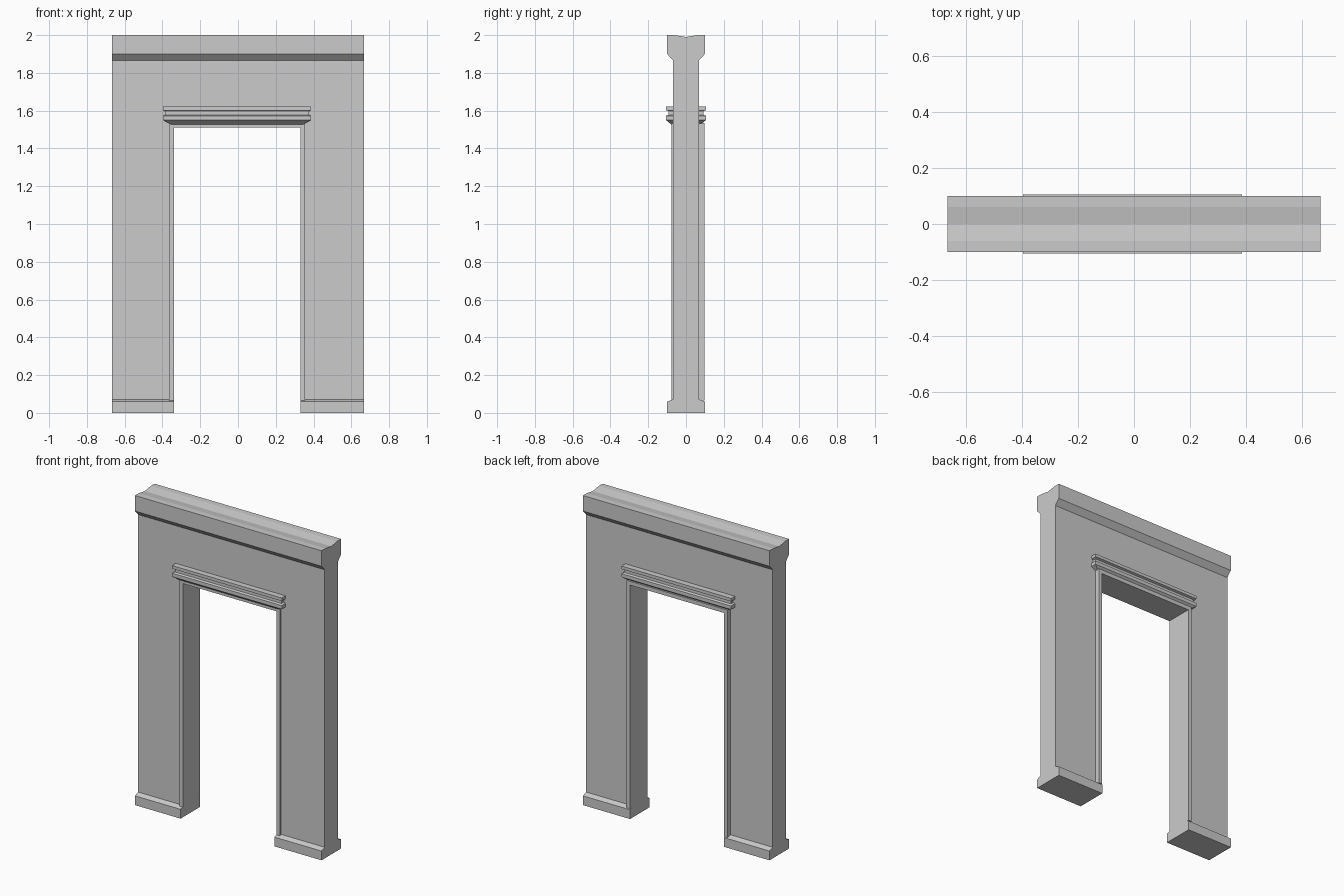
import bpy, bmesh

if "Cube" in bpy.data.objects:
    bpy.data.objects.remove(bpy.data.objects["Cube"])

L, R, TOP = -0.34, 0.33, 1.51   # doorway opening
W = 0.025                       # trim width


def finish(name, bm):
    bmesh.ops.recalc_face_normals(bm, faces=bm.faces)
    mesh = bpy.data.meshes.new(name)
    bm.to_mesh(mesh)
    bm.free()
    obj = bpy.data.objects.new(name, mesh)
    bpy.context.collection.objects.link(obj)
    return obj


def extrude(name, points, vec):
    """Fill a closed 3D outline and extrude it along vec."""
    bm = bmesh.new()
    face = bm.faces.new([bm.verts.new(p) for p in points])
    out = bmesh.ops.extrude_face_region(bm, geom=[face], use_keep_orig=True)
    bmesh.ops.translate(bm, vec=vec, verts=[v for v in out["geom"] if isinstance(v, bmesh.types.BMVert)])
    return finish(name, bm)


def loft(name, rings):
    """Stack of rectangles: (x0, x1, y half depth, z)."""
    bm = bmesh.new()
    loops = [[bm.verts.new(p) for p in ((a, -d, z), (b, -d, z), (b, d, z), (a, d, z))]
             for a, b, d, z in rings]
    for lo, hi in zip(loops, loops[1:]):
        for i in range(4):
            j = (i + 1) % 4
            bm.faces.new((lo[i], lo[j], hi[j], hi[i]))
    bm.faces.new(loops[0][::-1])
    bm.faces.new(loops[-1])
    return finish(name, bm)


# Wall with plinth and cornice, as one side profile swept across x
half = [(0.1, 0), (0.1, 0.06), (0.068, 0.072), (0.068, 1.865), (0.1, 1.9), (0.1, 2.0), (0.06, 2.0)]
profile = half + [(0, 1.99)] + [(-y, z) for y, z in reversed(half)]
wall = extrude("wall", [(-0.667, y, z) for y, z in profile], (1.334, 0, 0))

# Doorway cutter, wider above the plinth to seat the trim
outline = [(L, -0.1), (R, -0.1), (R, 0.066), (R + W, 0.066), (R + W, TOP + W),
           (L - W, TOP + W), (L - W, 0.066), (L, 0.066)]
cutter = extrude("doorway_cutter", [(x, -0.3, z) for x, z in outline], (0, 0.6, 0))
cutter.hide_render = True
mod = wall.modifiers.new("doorway", 'BOOLEAN')
mod.operation, mod.solver, mod.object = 'DIFFERENCE', 'EXACT', cutter
bpy.context.view_layer.objects.active = wall
wall.select_set(True)
bpy.ops.object.modifier_apply(modifier=mod.name)
bpy.data.objects.remove(cutter)

# Door trim lining the opening, deeper at the back
trim = [(L - W, 0.066), (L, 0.066), (L, TOP), (R, TOP), (R, 0.066),
        (R + W, 0.066), (R + W, TOP + W), (L - W, TOP + W)]
extrude("door_trim", [(x, -0.078, z) for x, z in trim], (0, 0.176, 0))

# Grooved lintel moulding above the opening
A, B = -0.397, 0.387
loft("lintel_moulding", [
    (L - 0.01, R + 0.01, 0.075, 1.525), (A, B, 0.106, 1.55), (A, B, 0.106, 1.573),
    (A + 0.012, B - 0.012, 0.092, 1.578), (A + 0.012, B - 0.012, 0.092, 1.597),
    (A, B, 0.106, 1.602), (A, B, 0.106, 1.622)])
